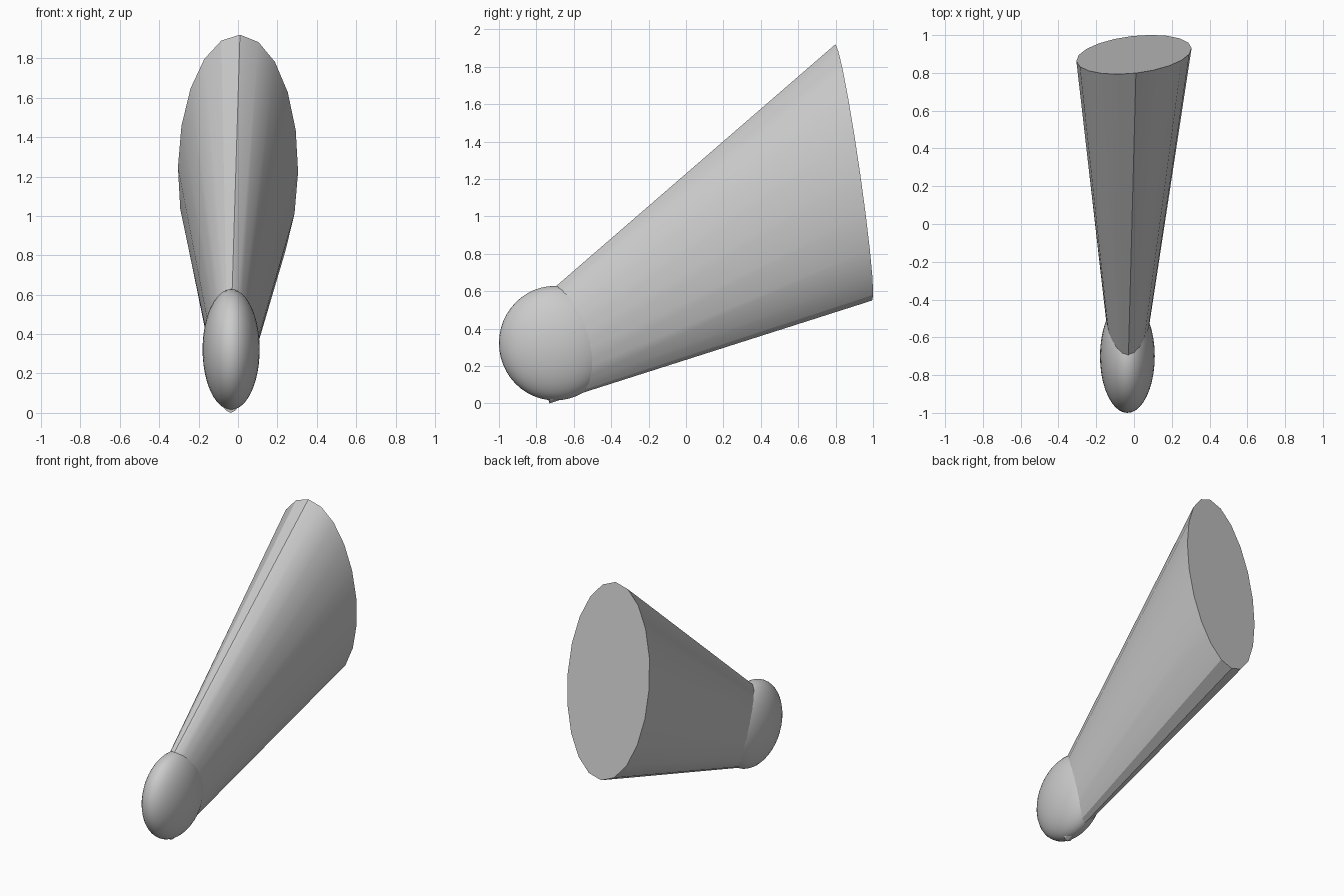
import bpy, bmesh, math
from mathutils import Vector

if "Cube" in bpy.data.objects:
    bpy.data.objects.remove(bpy.data.objects["Cube"])

SIDES = 20


def ring(bm, center, side, up):
    """Elliptical ring of vertices from a centre and two half-axis vectors."""
    c, s, u = Vector(center), Vector(side), Vector(up)
    angles = [2 * math.pi * i / SIDES for i in range(SIDES)]
    return [bm.verts.new(c + s * math.sin(a) + u * math.cos(a)) for a in angles]


def smooth(obj):
    bpy.ops.object.select_all(action='DESELECT')
    obj.select_set(True)
    bpy.context.view_layer.objects.active = obj
    bpy.ops.object.shade_smooth_by_angle(angle=math.radians(30))


# Tapered body: flattened cone lofted between two tilted ellipses
bm = bmesh.new()
big = ring(bm, (0, 0.897, 1.235), (0.305, 0.035, -0.012), (0.01, -0.098, 0.685))
small = ring(bm, (-0.035, -0.76, 0.272), (0.083, 0.01, -0.003), (0.003, -0.03, 0.272))
for i in range(SIDES):
    j = (i + 1) % SIDES
    bm.faces.new((big[i], big[j], small[j], small[i]))
bm.faces.new(big)
bm.faces.new(small)
bmesh.ops.recalc_face_normals(bm, faces=bm.faces)
mesh = bpy.data.meshes.new("tapered_body")
bm.to_mesh(mesh)
bm.free()
body = bpy.data.objects.new("tapered_body", mesh)
bpy.context.collection.objects.link(body)
smooth(body)

# Rounded tip: flattened ball over the narrow end
bpy.ops.mesh.primitive_uv_sphere_add(segments=40, ring_count=24, radius=1,
                                     location=(-0.035, -0.70, 0.322))
tip = bpy.context.object
tip.name = "rounded_tip"
tip.scale = (0.145, 0.30, 0.306)
bpy.ops.object.transform_apply(location=False, rotation=False, scale=True)
smooth(tip)
